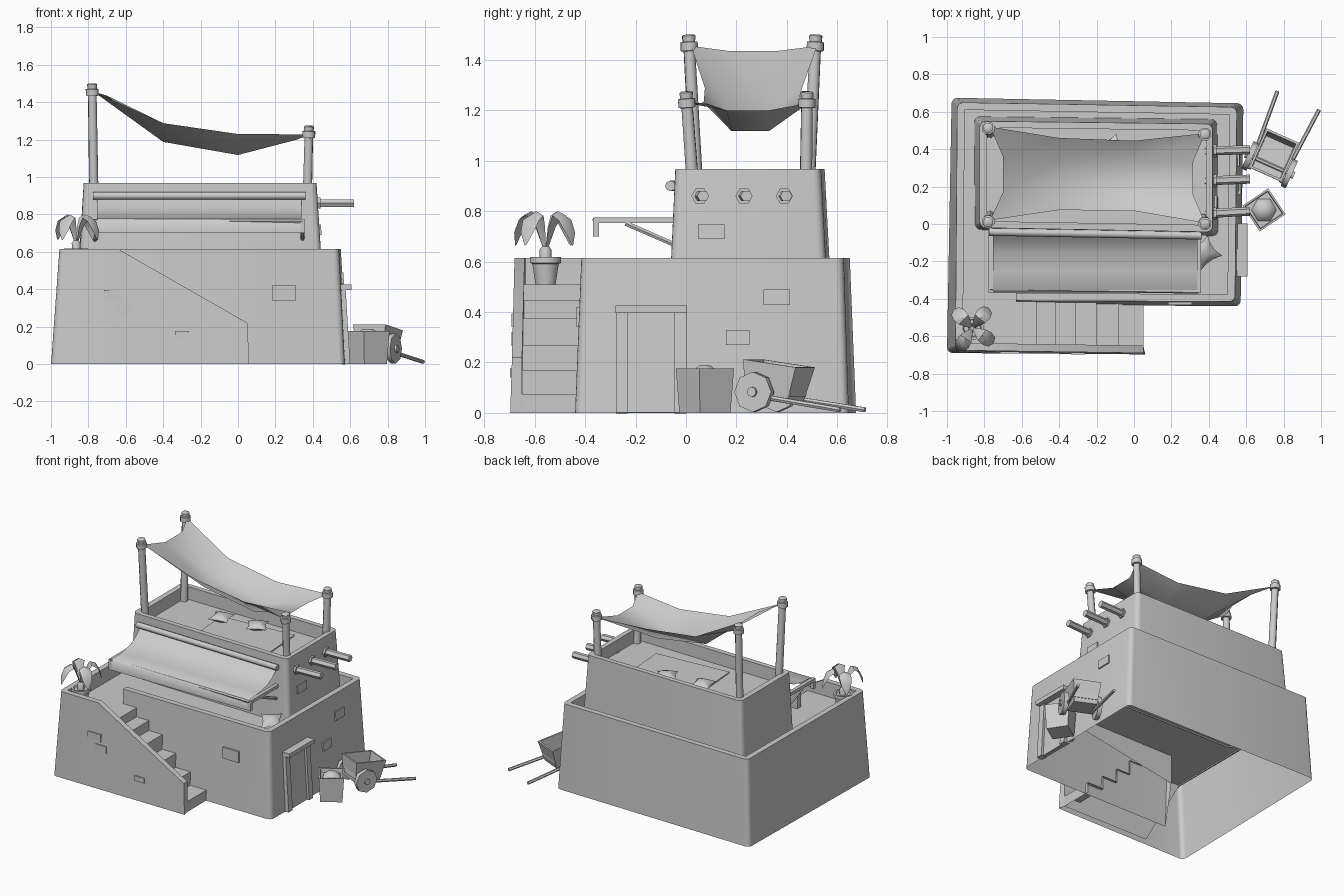
import bpy, bmesh, math
from mathutils import Vector, Matrix

if "Cube" in bpy.data.objects:
    bpy.data.objects.remove(bpy.data.objects["Cube"])


def mesh(name, verts, faces, M=None, smooth=30, fix=False):
    me = bpy.data.meshes.new(name)
    me.from_pydata([tuple(v) for v in verts], [], faces)
    if fix:
        bm = bmesh.new()
        bm.from_mesh(me)
        bmesh.ops.recalc_face_normals(bm, faces=bm.faces)
        bm.to_mesh(me)
        bm.free()
    ob = bpy.data.objects.new(name, me)
    bpy.context.collection.objects.link(ob)
    if M:
        me.transform(M)
    if smooth:
        bpy.ops.object.select_all(action='DESELECT')
        ob.select_set(True)
        bpy.context.view_layer.objects.active = ob
        bpy.ops.object.shade_smooth_by_angle(angle=math.radians(smooth))
    return ob


def lathe(name, p, q, prof, n=8):
    """Solid of revolution from p to q; prof = (fraction along, radius)."""
    p, q = Vector(p), Vector(q)
    rot = (q - p).to_track_quat('Z', 'Y')
    vs = [p.lerp(q, t) + rot @ Vector((r * math.cos(2 * math.pi * k / n), r * math.sin(2 * math.pi * k / n), 0))
          for t, r in prof for k in range(n)]
    fs = [(a * n + k, a * n + (k + 1) % n, (a + 1) * n + (k + 1) % n, (a + 1) * n + k)
          for a in range(len(prof) - 1) for k in range(n)]
    fs += [tuple(range(n))[::-1], tuple(range((len(prof) - 1) * n, len(prof) * n))]
    return mesh(name, vs, fs, smooth=50)


def rod(name, p, q, r, n=8):
    return lathe(name, p, q, [(0, r), (1, r)], n)


def box(name, c, h, M=None):
    vs = [Vector(c) + Vector((x * h[0], y * h[1], z * h[2])) for z in (-1, 1)
          for x, y in ((-1, -1), (1, -1), (1, 1), (-1, 1))]
    fs = [(3, 2, 1, 0), (4, 5, 6, 7)] + [(k, (k + 1) % 4, (k + 1) % 4 + 4, k + 4) for k in range(4)]
    return mesh(name, vs, fs, M, 0)


def wall(name, pts, zb, closed, corners):
    """Tapered parapet wall; pts = (outer bottom xy, outer top xy, inner xy, top z, inner bottom z)."""
    vs, n = [], len(pts)
    for ob, ot, inn, zt, zi in pts:
        vs += [(*ob, zb), (*ot, zt), (*inn, zt), (*inn, zi)]
    fs = []
    for i in range(n if closed else n - 1):
        a, b = i * 4, (i + 1) % n * 4
        fs += [(a + k, b + k, b + k + 1, a + k + 1) for k in range(3)]
    if not closed:
        e = (n - 1) * 4
        fs += [(0, 1, 2, 3), (e + 3, e + 2, e + 1, e)]
    o = mesh(name, vs, fs, smooth=0)
    bm = bmesh.new()
    bm.from_mesh(o.data)
    bm.verts.ensure_lookup_table()
    es = [bm.edges.get((bm.verts[c * 4], bm.verts[c * 4 + 1])) for c in corners]
    bmesh.ops.bevel(bm, geom=es, offset=0.032, segments=4, profile=0.5, affect='EDGES')
    bm.to_mesh(o.data)
    bm.free()
    o.select_set(True)
    bpy.context.view_layer.objects.active = o
    bpy.ops.object.shade_smooth_by_angle(angle=math.radians(35))
    return o


def tub(name, hb, ht, h, t, depth, M):
    """Open tapered box."""
    def ring(hx, hy, z):
        return [(-hx, -hy, z), (hx, -hy, z), (hx, hy, z), (-hx, hy, z)]
    vs = ring(*hb, 0) + ring(*ht, h) + ring(ht[0] - t, ht[1] - t, h) + ring(ht[0] - t * 1.3, ht[1] - t * 1.3, h - depth)
    fs = [(a * 4 + k, a * 4 + (k + 1) % 4, a * 4 + 4 + (k + 1) % 4, a * 4 + 4 + k) for a in range(3) for k in range(4)]
    return mesh(name, vs, fs + [(3, 2, 1, 0), (12, 13, 14, 15)], M, 0)


def pillow(name, M, s=0.07, h=0.028, n=6):
    vs, fs = [], []
    for sgn in (1, -1):
        o = len(vs)
        for i in range(n + 1):
            for j in range(n + 1):
                u, v = 2 * i / n - 1, 2 * j / n - 1
                vs.append((s * u * (1 - .2 * (1 - v * v)), s * v * (1 - .2 * (1 - u * u)),
                           sgn * h * math.sqrt((1 - u * u) * (1 - v * v))))
        for i in range(n):
            for j in range(n):
                a = o + i * (n + 1) + j
                f = (a, a + n + 1, a + n + 2, a + 1)
                fs.append(f if sgn > 0 else f[::-1])
    return mesh(name, vs, fs, M, 60)


def grid(name, rows, smooth=60):
    m = len(rows[0])
    fs = [(i * m + j, (i + 1) * m + j, (i + 1) * m + j + 1, i * m + j + 1)
          for i in range(len(rows) - 1) for j in range(m - 1)]
    return mesh(name, [v for r in rows for v in r], fs, None, smooth)


T, R = Matrix.Translation, lambda d, ax: Matrix.Rotation(math.radians(d), 4, ax)
FLOOR, ROOF = 0.51, 0.875

# Lower storey: tapered wall that runs on into the sloping stair wall
wall("lower_walls", [
    ((-.63, -.43), (-.63, -.41), (-.63, -.37), .615, .3),
    ((.57, -.44), (.54, -.415), (.5, -.375), .615, .5),
    ((.585, .645), (.55, .625), (.51, .585), .615, .5),
    ((-.975, .675), (-.945, .65), (-.905, .61), .615, .5),
    ((-1, -.69), (-.955, -.675), (-.915, -.635), .615, .5),
    ((-.64, -.692), (-.64, -.68), (-.64, -.64), .615, 0),
    ((.06, -.697), (.05, -.69), (.05, -.65), .22, 0)], 0, False, [1, 2, 3, 4])
mesh("terrace_floor", [(x, y, FLOOR) for x, y in ((-.93, -.66), (-.52, -.66), (-.52, -.4), (.53, -.4), (.53, .61), (-.93, .63))],
     [tuple(range(6))], smooth=0)

# Stairs
prof, z = [(-.52, FLOOR)], FLOOR
for x, zn in ((-.42, .445), (-.31, .375), (-.2, .27), (-.08, .17), (.05, .075)):
    prof += [(prof[-1][0], zn), (x, zn)]
prof.append((.05, 0))
grid("stairs", [[(x, y, z) for y in (-.41, -.66)] for x, z in prof[::-1]], 0).data.flip_normals()

# Upper storey and roof
wall("upper_walls", [
    ((-.85, -.03), (-.825, -.02), (-.785, .015), .967, ROOF),
    ((.45, -.065), (.42, -.043), (.385, -.005), .967, ROOF),
    ((.445, .56), (.42, .535), (.385, .5), .967, ROOF),
    ((-.855, .575), (-.825, .55), (-.785, .515), .967, ROOF)], .5, True, [0, 1, 2, 3])
mesh("roof_floor", [(-.79, .01, ROOF), (.39, -.01, ROOF), (.39, .505, ROOF), (-.79, .52, ROOF)], [(0, 1, 2, 3)], smooth=0)

# Roof beams
for y0, y1 in ((.055, .068), (.23, .24), (.39, .397)):
    rod("roof_beam", (.38, y0, .86), (.62, y1, .86), .024, 6)
    rod("beam_collar", (.41, y0, .86), (.44, y0, .86), .034, 6)

# Canopy posts with collars
for b, t in (((-.77, .045), (-.78, .01, 1.5)), ((-.77, .485), (-.78, .515, 1.5)),
             ((.37, .03), (.38, 0, 1.275)), ((.37, .475), (.38, .48, 1.275))):
    p, q = Vector((*b, ROOF - .01)), Vector(t)
    L = (q - p).length
    f = lambda d: 1 - d / L
    lathe("canopy_post", p, q, [(0, .026), (f(.066), .024), (f(.064), .036), (f(.03), .036), (f(.028), .026),
                                (f(.005), .028), (1, .022)])

# Sagging canopy
grid("canopy", [
    [(-.77, .02, 1.455), (-.70, .17, 1.435), (-.70, .36, 1.435), (-.77, .52, 1.455)],
    [(-.4, .075, 1.288), (-.4, .18, 1.188), (-.4, .34, 1.188), (-.4, .46, 1.288)],
    [(0, .07, 1.23), (0, .18, 1.118), (0, .33, 1.118), (0, .445, 1.23)],
    [(.38, .005, 1.228), (.315, .16, 1.2), (.315, .33, 1.2), (.38, .485, 1.228)]])

# Awning with roller, arms and braces
rod("awning_roller", (-.775, -.042, .9), (.36, -.062, .9), .021)
rod("awning_front_bar", (-.77, -.345, .765), (.345, -.36, .765), .012, 6)
ap = [(-.04, .885), (-.09, .835), (-.15, .803), (-.25, .782), (-.35, .778), (-.366, .765), (-.366, .70)]
grid("awning_cloth", [[(x, y, z) for y, z in ap[::-1]] for x in (-.755, .34)])
for x in (-.765, .345):
    box("awning_arm", (x, -.2, .763), (.013, .165, .011))
    rod("awning_brace", (x, -.24, .752), (x, -.04, .665), .011, 6)
    box("awning_arm_tip", (x, -.356, .735), (.012, .012, .035))

# Door frame
tilt = T((.588, 0, 0)) @ R(-3.5, 'Y')
for y in (-.255, -.022):
    box("door_jamb", (-.01, y, .2), (.022, .023, .2), tilt)
box("door_leaf", (-.018, -.138, .2), (.014, .1, .198), tilt)
box("door_lintel", (.571, -.138, .411), (.037, .142, .015))

# Raised wall bricks
for c in ((-.665, -.672, .368, .052, .027), (-.615, -.672, .293, .045, .027), (-.3, -.678, .158, .038, .018),
          (.245, -.414, .38, .064, .04)):
    box("front_brick", c[:3], (c[3], .02, c[4]), None)
for c in ((.425, .1, .717, .052, .028), (.545, .36, .458, .052, .031), (.553, .205, .298, .046, .03)):
    box("side_brick", (0, 0, 0), (.02, c[3], c[4]), T(c[:3]) @ R(-3.5, 'Y'))

# Rug and pillows
box("roof_rug", (0, 0, 0), (.28, .17, .004), T((-.13, .26, ROOF + .004)) @ R(4, 'Z'))
pillow("roof_pillow_a", T((-.385, .36, ROOF + .03)) @ R(12, 'Z'))
pillow("roof_pillow_b", T((-.12, .39, ROOF + .03)) @ R(30, 'Z'))
pillow("terrace_pillow", T((.375, -.155, FLOOR + .045)) @ R(35, 'Z') @ R(20, 'X'))

# Potted palm
px, py = -.865, -.557
lathe("plant_pot", (px, py, FLOOR), (px, py, .618), [(0, .042), (.75, .055), (.78, .064), (1, .064), (1, .05), (.9, .045)], 10)
lathe("palm_trunk", (px, py, .59), (px, py, .66), [(0, .022), (.8, .024), (1, .014)], 8)
lp = [(.005, .65, .006), (.035, .75, .022), (.065, .8, .036), (.1, .785, .04), (.128, .73, .03), (.14, .665, .003)]
for a in (135, 50, -35, -122):
    d = Vector((math.cos(math.radians(a)), math.sin(math.radians(a)), 0))
    s = Vector((-d.y, d.x, 0))
    o = Vector((px, py, 0))
    grid("palm_leaf", [[o + d * r + s * w * k + Vector((0, 0, z - abs(k) * w * .5)) for k in (-1, 0, 1)] for r, z, w in lp], 40)

# Crate with contents
K = T((.695, .075, 0)) @ R(34, 'Z')
tub("crate", (.073, .073), (.083, .083), .176, .01, .03, K)
lathe("crate_contents", (.695, .075, .14), (.695, .075, .188), [(0, .07), (.5, .06), (1, .025)], 6)

# Handcart
C = T((.74, .35, 0)) @ R(-24, 'Z')
tub("cart_box", (.078, .09), (.095, .115), .148, .012, .12, C @ T((0, 0, .05)) @ R(-8, 'X'))
for s in (-1, 1):
    P = lambda u, v, z: C @ Vector((u * s, v, z))
    rod("cart_wheel", P(.1, -.036, .083), P(.13, -.036, .083), .08)
    rod("cart_hub", P(.125, -.036, .083), P(.142, -.036, .083), .02)
    rod("cart_handle", P(.092, -.1, .078), P(.122, .34, .012), .011, 6)
rod("cart_axle", C @ Vector((-.11, -.036, .083)), C @ Vector((.11, -.036, .083)), .012, 6)
